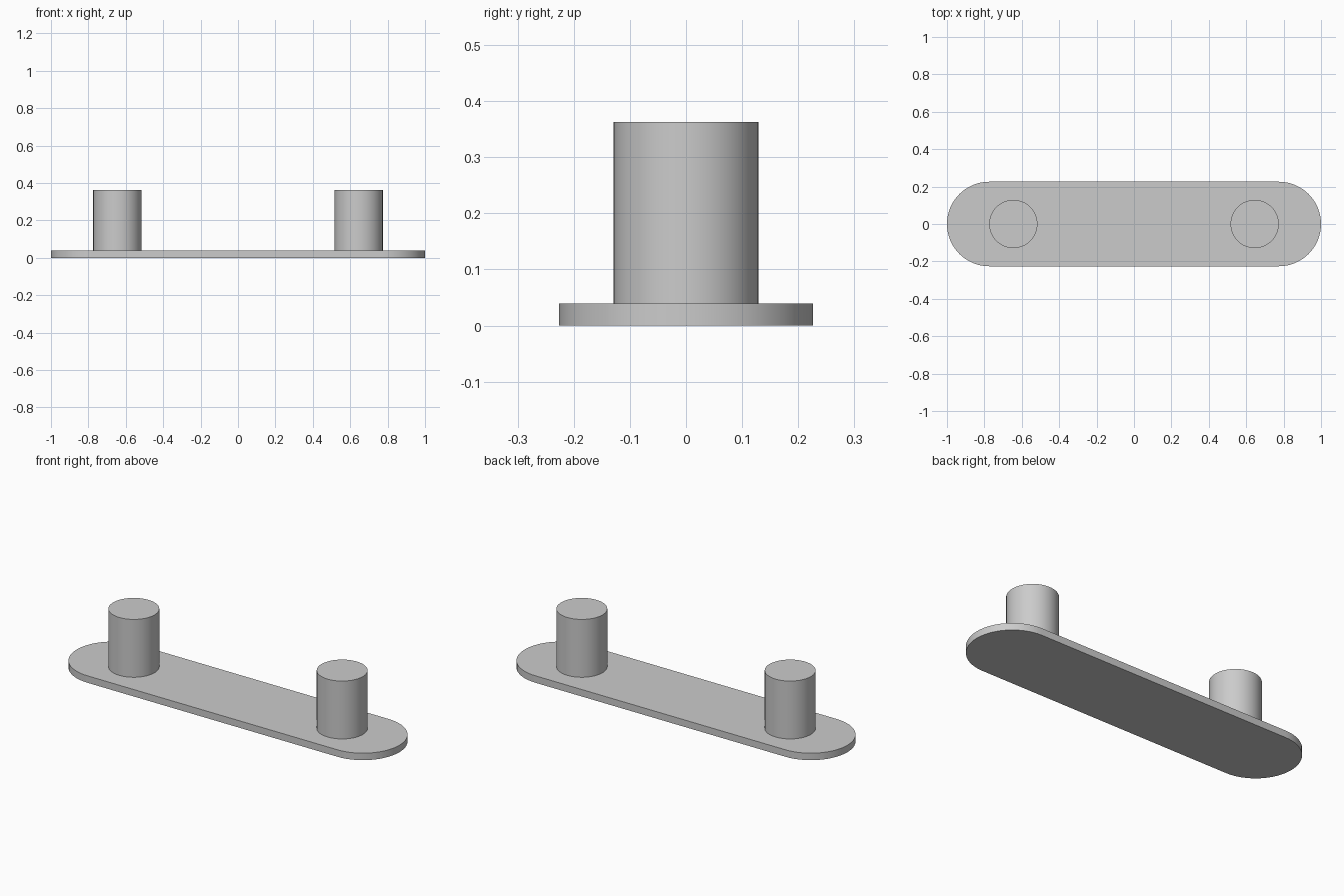
import bpy
import bmesh
from math import cos, sin, pi, radians

cube = bpy.data.objects.get("Cube")
if cube:
    bpy.data.objects.remove(cube, do_unlink=True)

HALF_LENGTH, END_RADIUS, THICKNESS = 1.0, 0.226, 0.039
PIN_X, PIN_RADIUS, PIN_TOP = 0.645, 0.129, 0.363
ARC_STEPS = 32

grey = bpy.data.materials.new("light grey")
grey.use_nodes = True
colour = (0.6, 0.6, 0.6, 1)
grey.diffuse_color = colour
grey.node_tree.nodes["Principled BSDF"].inputs["Base Color"].default_value = colour


def finish(obj):
    """Colour the part and smooth its curved walls, keeping the rims sharp."""
    obj.data.materials.append(grey)
    bpy.ops.object.select_all(action='DESELECT')
    obj.select_set(True)
    bpy.context.view_layer.objects.active = obj
    bpy.ops.object.shade_smooth_by_angle(angle=radians(30))


# Base plate: a flat bar with half-round ends
bm = bmesh.new()
outline = []
for side in (1, -1):
    for i in range(ARC_STEPS + 1):
        a = -pi / 2 + pi * i / ARC_STEPS
        x = HALF_LENGTH - END_RADIUS + END_RADIUS * cos(a)
        outline.append(bm.verts.new((side * x, side * END_RADIUS * sin(a), 0)))
face = bm.faces.new(outline)
raised = bmesh.ops.extrude_face_region(bm, geom=[face], use_keep_orig=True)
top = [v for v in raised["geom"] if isinstance(v, bmesh.types.BMVert)]
bmesh.ops.translate(bm, verts=top, vec=(0, 0, THICKNESS))
bmesh.ops.recalc_face_normals(bm, faces=bm.faces)
mesh = bpy.data.meshes.new("base_plate")
bm.to_mesh(mesh)
bm.free()
plate = bpy.data.objects.new("base_plate", mesh)
bpy.context.collection.objects.link(plate)
finish(plate)

# Two round pins standing on the plate
for name, side in (("left_pin", 1), ("right_pin", -1)):
    bpy.ops.mesh.primitive_cylinder_add(
        vertices=2 * ARC_STEPS, radius=PIN_RADIUS, depth=PIN_TOP - THICKNESS,
        location=(side * PIN_X, 0, (PIN_TOP + THICKNESS) / 2))
    pin = bpy.context.object
    pin.name = name
    finish(pin)
